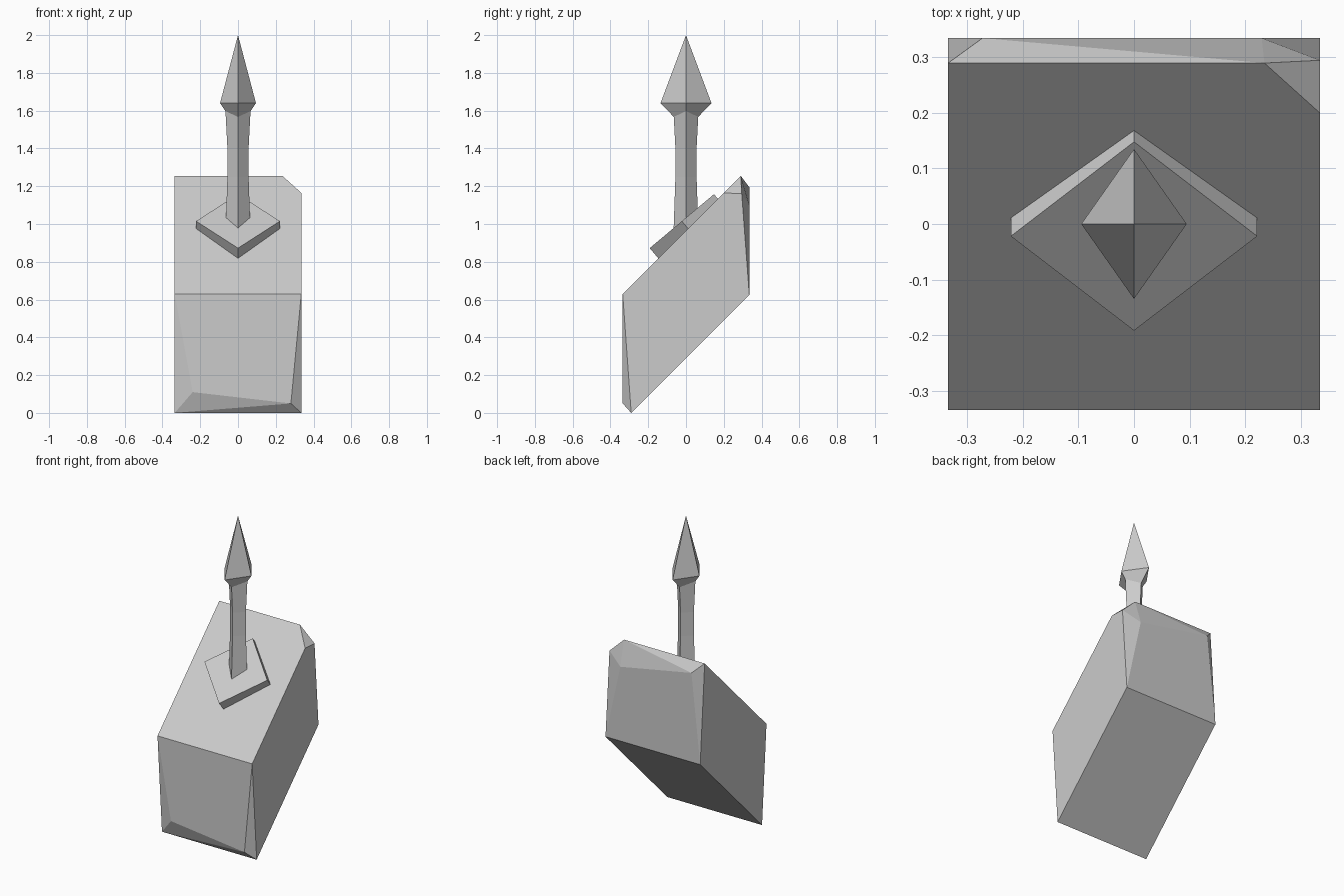
import bpy, bmesh
from math import radians
from mathutils import Matrix

old = bpy.data.objects.get("Cube")
if old:
    bpy.data.objects.remove(old, do_unlink=True)

GREY = (0.6, 0.6, 0.6, 1.0)
stone = bpy.data.materials.new("plain_grey")
stone.use_nodes = True
stone.diffuse_color = GREY
stone.node_tree.nodes["Principled BSDF"].inputs["Base Color"].default_value = GREY


def finish(name, bm):
    """Turn a bmesh into a flat-shaded object."""
    bmesh.ops.recalc_face_normals(bm, faces=bm.faces)
    mesh = bpy.data.meshes.new(name)
    bm.to_mesh(mesh)
    bm.free()
    mesh.materials.append(stone)
    obj = bpy.data.objects.new(name, mesh)
    bpy.context.collection.objects.link(obj)
    return obj


def diamond_loft(name, rings, matrix=Matrix()):
    """Stack four-cornered rings (rx, ry, z); corners lie on the x and y axes."""
    bm = bmesh.new()
    loops = [[bm.verts.new((rx * cx, ry * cy, z))
              for cx, cy in ((1, 0), (0, 1), (-1, 0), (0, -1))]
             for rx, ry, z in rings]
    for low, high in zip(loops, loops[1:]):
        for i in range(4):
            j = (i + 1) % 4
            bm.faces.new((low[i], low[j], high[j], high[i]))
    bm.faces.new(loops[0][::-1])
    bm.faces.new(loops[-1])
    bmesh.ops.remove_doubles(bm, verts=bm.verts, dist=0.0001)
    bm.transform(matrix)
    return finish(name, bm)


# Slanted block: a sheared box with unevenly chipped front-bottom and back-top edges
W = 0.335


def top(x, y):
    return (x, y, y + 0.965)


def base(x, y):
    return (x, y, y + 0.29)


corners = [
    top(-W, -W), top(W, -W),                      # front upper edge
    (0.28, -W, 0.05), (-0.24, -W, 0.11),          # front chipped corners
    base(-W, -0.29), base(W, -0.29),              # lowest edge
    base(-W, W), base(W, W),                      # back lower edge
    top(-W, 0.29), top(0.235, 0.29), top(W, 0.2),  # slope upper edge
    (W, 0.295, 1.16), (0.23, W, 1.1), (-0.273, W, 1.195),  # back chipped corners
]
bm = bmesh.new()
for co in corners:
    bm.verts.new(co)
bmesh.ops.convex_hull(bm, input=bm.verts)
bmesh.ops.dissolve_limit(bm, angle_limit=radians(1), verts=bm.verts, edges=bm.edges)
finish("slanted_block", bm)

# Tilted square plate sunk into the slope
tilt = Matrix.Translation((0, -0.022, 1.015)) @ Matrix.Rotation(radians(40), 4, 'X')
diamond_loft("tilted_plate", [(0.222, 0.222, -0.1), (0.222, 0.222, 0)], tilt)

# Waisted square shaft
diamond_loft("shaft", [(r, r, z) for r, z in
                       ((0.067, 0.93), (0.056, 1.25), (0.056, 1.4), (0.067, 1.61))])

# Pointed head
diamond_loft("spear_head", [(0, 0, 1.5), (0.095, 0.135, 1.64), (0, 0, 2)])
